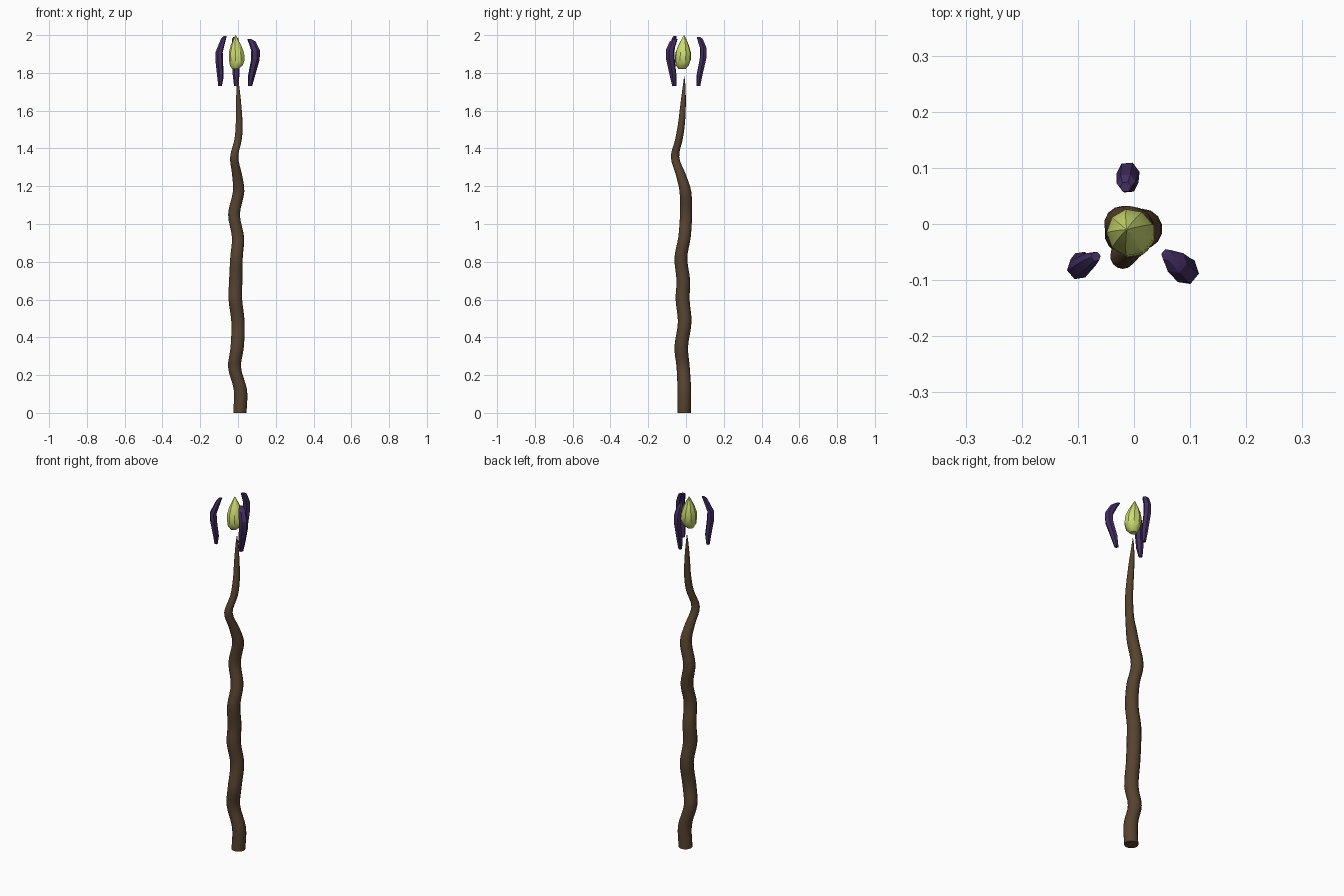
import bpy, bmesh, math
from mathutils import Vector


def material(name, rgb):
    m = bpy.data.materials.new(name)
    m.diffuse_color = (*rgb, 1)
    return m


BROWN = material("dark wood", (0.095, 0.056, 0.028))
PURPLE = material("deep purple", (0.055, 0.027, 0.12))
LIME = material("lime crystal", (0.60, 0.70, 0.16))


def smooth_path(points, steps):
    """Catmull-Rom through (x, y, z, radius) points."""
    p = [Vector(q) for q in points]
    p = [2 * p[0] - p[1]] + p + [2 * p[-1] - p[-2]]
    out = []
    for i in range(1, len(p) - 2):
        a, b, c, d = p[i - 1:i + 3]
        for s in range(steps):
            t = s / steps
            out.append(0.5 * (2 * b + (c - a) * t + (2 * a - 5 * b + 4 * c - d) * t * t
                              + (3 * b - a - 3 * c + d) * t ** 3))
    return out + [p[-2]]


def tube(name, rings, sides, mat, angle=40, facing=0.0, flat=1.0):
    """Skin horizontal rings; 'flat' scales the radius along the facing direction."""
    bm = bmesh.new()
    loops = []
    u = Vector((math.cos(facing), math.sin(facing), 0))
    v = Vector((-u.y, u.x, 0))
    for x, y, z, r in rings:
        loop = []
        for k in range(sides):
            a = 2 * math.pi * (k + 0.5) / sides
            loop.append(bm.verts.new(Vector((x, y, z)) + u * (r * flat * math.cos(a))
                                     + v * (r * math.sin(a))))
        loops.append(loop)
    for lo, hi in zip(loops, loops[1:]):
        for k in range(sides):
            n = (k + 1) % sides
            bm.faces.new((lo[k], lo[n], hi[n], hi[k]))
    bm.faces.new(loops[0][::-1])
    bm.faces.new(loops[-1])
    mesh = bpy.data.meshes.new(name)
    bm.to_mesh(mesh)
    bm.free()
    mesh.materials.append(mat)
    ob = bpy.data.objects.new(name, mesh)
    bpy.context.collection.objects.link(ob)
    bpy.ops.object.select_all(action='DESELECT')
    ob.select_set(True)
    bpy.context.view_layer.objects.active = ob
    bpy.ops.object.shade_smooth_by_angle(angle=math.radians(angle))
    return ob


# crooked wooden shaft, tapering to a point
shaft = [
    (0.010, -0.010, 0.00, 0.036), (0.013, -0.009, 0.12, 0.036),
    (-0.018, -0.015, 0.24, 0.035), (-0.004, -0.025, 0.35, 0.036),
    (0.000, -0.007, 0.48, 0.036), (-0.014, -0.018, 0.60, 0.037),
    (-0.012, -0.014, 0.70, 0.036), (-0.008, -0.027, 0.82, 0.034),
    (0.000, -0.008, 0.93, 0.033), (-0.021, 0.000, 1.05, 0.032),
    (0.003, -0.003, 1.17, 0.031), (-0.005, -0.027, 1.26, 0.027),
    (-0.020, -0.058, 1.355, 0.022), (0.001, -0.037, 1.45, 0.020),
    (0.006, -0.023, 1.54, 0.018), (0.003, -0.015, 1.64, 0.014),
    (0.000, -0.010, 1.73, 0.007), (0.000, -0.009, 1.78, 0.001),
]
tube("wooden_shaft", smooth_path(shaft, 4), 14, BROWN, 50)

# floating crystal bud
bud = [
    (-0.013, -0.020, 1.820, 0.018), (-0.008, -0.020, 1.840, 0.035),
    (-0.005, -0.017, 1.870, 0.043), (-0.007, -0.015, 1.905, 0.042),
    (-0.010, -0.013, 1.945, 0.029), (-0.012, -0.011, 1.975, 0.014),
    (-0.013, -0.010, 2.000, 0.001),
]
tube("crystal_bud", bud, 9, LIME, 35)

# three floating claws around the bud
claws = {
    "back_claw": (95, [
        (-0.010, 0.066, 1.73, 0.011), (-0.010, 0.072, 1.79, 0.018),
        (-0.010, 0.091, 1.88, 0.020), (-0.011, 0.092, 1.93, 0.020),
        (-0.014, 0.074, 1.98, 0.017), (-0.015, 0.066, 1.99, 0.010)]),
    "left_claw": (220, [
        (-0.095, -0.062, 1.73, 0.010), (-0.093, -0.066, 1.78, 0.018),
        (-0.099, -0.078, 1.86, 0.021), (-0.100, -0.080, 1.91, 0.020),
        (-0.077, -0.063, 1.98, 0.014), (-0.068, -0.058, 1.995, 0.009)]),
    "right_claw": (320, [
        (0.063, -0.062, 1.73, 0.012), (0.073, -0.069, 1.79, 0.020),
        (0.092, -0.083, 1.87, 0.024), (0.093, -0.085, 1.92, 0.024),
        (0.074, -0.068, 1.965, 0.021), (0.059, -0.055, 1.98, 0.011)]),
}
for name, (deg, rings) in claws.items():
    tube(name, rings, 6, PURPLE, 30, math.radians(deg), 0.95)
